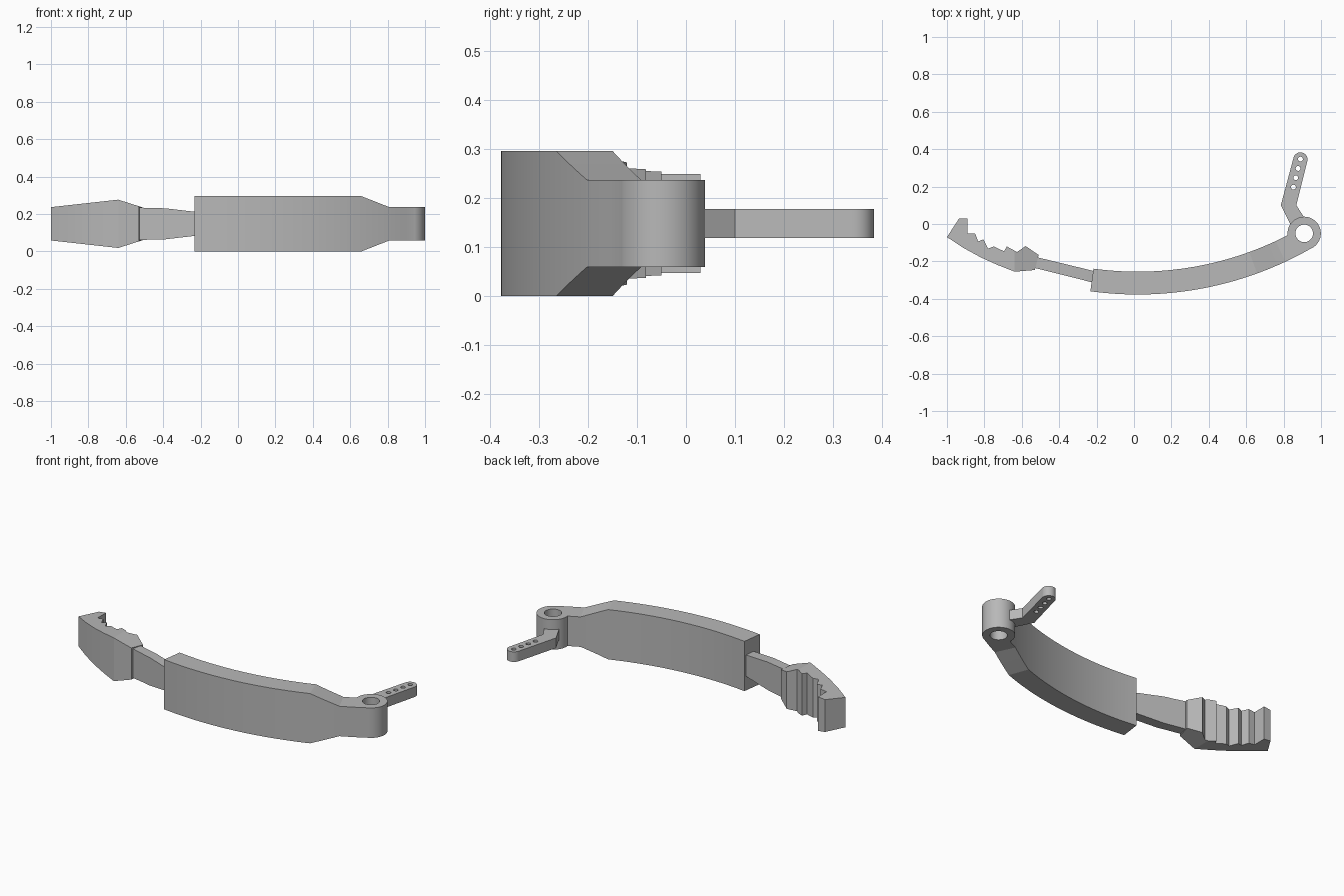
import bpy, bmesh
from math import sin, cos, radians, pi
from mathutils import Vector

cube = bpy.data.objects.get("Cube")
if cube:
    bpy.data.objects.remove(cube, do_unlink=True)

grey = bpy.data.materials.new("plain grey")
grey.use_nodes = True
colour = (0.48, 0.48, 0.48, 1)
grey.diffuse_color = colour
grey.node_tree.nodes["Principled BSDF"].inputs["Base Color"].default_value = colour

MID = 0.148            # mid height of the whole lever
BOSS = (0.91, -0.05)   # pivot centre


def finish(bm, name):
    bmesh.ops.recalc_face_normals(bm, faces=bm.faces)
    mesh = bpy.data.meshes.new(name)
    bm.to_mesh(mesh)
    bm.free()
    obj = bpy.data.objects.new(name, mesh)
    bpy.context.collection.objects.link(obj)
    mesh.materials.append(grey)
    return obj


def prism(name, points, low, high, axis="z"):
    """Extrude a plan outline along z, or a front profile along y."""
    bm = bmesh.new()
    place = (lambda a, b: (a, b, low)) if axis == "z" else (lambda a, b: (a, low, b))
    face = bm.faces.new([bm.verts.new(place(a, b)) for a, b in points])
    move = Vector((0, 0, high - low)) if axis == "z" else Vector((0, high - low, 0))
    new = bmesh.ops.extrude_face_region(bm, geom=[face])["geom"]
    bmesh.ops.translate(bm, vec=move, verts=[v for v in new if isinstance(v, bmesh.types.BMVert)])
    return finish(bm, name)


def circle(centre, r, n=48, start=0, sweep=2 * pi):
    return [(centre[0] + r * cos(start + sweep * i / n),
             centre[1] + r * sin(start + sweep * i / n)) for i in range(n)]


def boolean(obj, tool, operation):
    """Apply a boolean and discard the tool."""
    mod = obj.modifiers.new("cut", "BOOLEAN")
    mod.operation, mod.object, mod.solver = operation, tool, "EXACT"
    graph = bpy.context.evaluated_depsgraph_get()
    mesh = bpy.data.meshes.new_from_object(obj.evaluated_get(graph))
    obj.modifiers.clear()
    obj.data = mesh
    bpy.data.objects.remove(tool, do_unlink=True)


def shaped(name, plan, upper):
    """Plan outline trimmed to a front profile mirrored about mid height."""
    obj = prism(name, plan, -0.1, 0.4)
    lower = [(x, 2 * MID - z) for x, z in reversed(upper)]
    boolean(obj, prism("profile_cutter", upper + lower, -1, 1, "y"), "INTERSECT")
    return obj


# Curved handle body: rectangular section swept round an arc, tapering to the pivot
bm = bmesh.new()
rings = []
for deg in [-7.8] + list(range(-6, 31, 2)) + [25]:
    a = radians(deg)
    t = min(max((deg - 20) / 5, 0), 1)
    half = 0.148 - 0.059 * t
    rings.append((deg, [(0.02 + r * sin(a), 1.49 - r * cos(a), MID + s * half)
                        for r, s in ((1.867, -1), (1.867, 1), (1.745, 1), (1.745, -1))]))
rings = [[bm.verts.new(p) for p in ring] for _, ring in sorted(rings)]
for one, two in zip(rings, rings[1:]):
    for i in range(4):
        j = (i + 1) % 4
        bm.faces.new((one[i], one[j], two[j], two[i]))
bm.faces.new(rings[0])
bm.faces.new(rings[-1])
body = finish(bm, "handle_body")

# Pivot boss with its through hole
boolean(body, prism("boss", circle(BOSS, 0.089), MID - 0.089, MID + 0.089), "UNION")
boolean(body, prism("boss_hole", circle(BOSS, 0.047), -0.1, 0.4), "DIFFERENCE")

# Bent control arm with a rounded tip and a row of holes
tip = circle((0.89, 0.345), 0.038, 16, radians(-14), pi)
arm = prism("control_arm", tip + [(0.853, 0.354), (0.785, 0.1), (0.84, -0.01),
            (0.895, 0.03), (0.91, 0.035), (0.868, 0.1)], 0.118, 0.178)
for i in range(4):
    spot = (0.89 - 0.0125 * i, 0.347 - 0.05 * i)
    boolean(arm, prism("arm_hole", circle(spot, 0.013, 24), 0, 0.3), "DIFFERENCE")

# Neck between body and grip
neck = shaped("neck",
              [(-0.2, -0.318), (-0.2, -0.255), (-0.53, -0.175), (-0.53, -0.235)],
              [(-0.54, 0.235), (-0.45, 0.232), (-0.39, 0.231), (-0.235, 0.213), (-0.19, 0.207)])

# Toothed grip with a hooked end
grip = shaped("toothed_grip",
              [(-1, -0.07), (-0.91, -0.129), (-0.82, -0.178), (-0.73, -0.219), (-0.638, -0.255),
               (-0.53, -0.246), (-0.51, -0.165), (-0.58, -0.118), (-0.625, -0.15),
               (-0.68, -0.12), (-0.695, -0.146), (-0.75, -0.12), (-0.78, -0.132),
               (-0.805, -0.082), (-0.833, -0.093), (-0.85, -0.05), (-0.89, -0.05),
               (-0.89, 0.03), (-0.935, 0.03)],
              [(-1.05, 0.231), (-1, 0.237), (-0.64, 0.277), (-0.53, 0.242), (-0.5, 0.232)])

# Smooth the curves, keep the edges crisp
for obj in (body, arm, neck, grip):
    bpy.ops.object.select_all(action="DESELECT")
    obj.select_set(True)
    bpy.context.view_layer.objects.active = obj
    bpy.ops.object.shade_smooth_by_angle(angle=radians(15))
